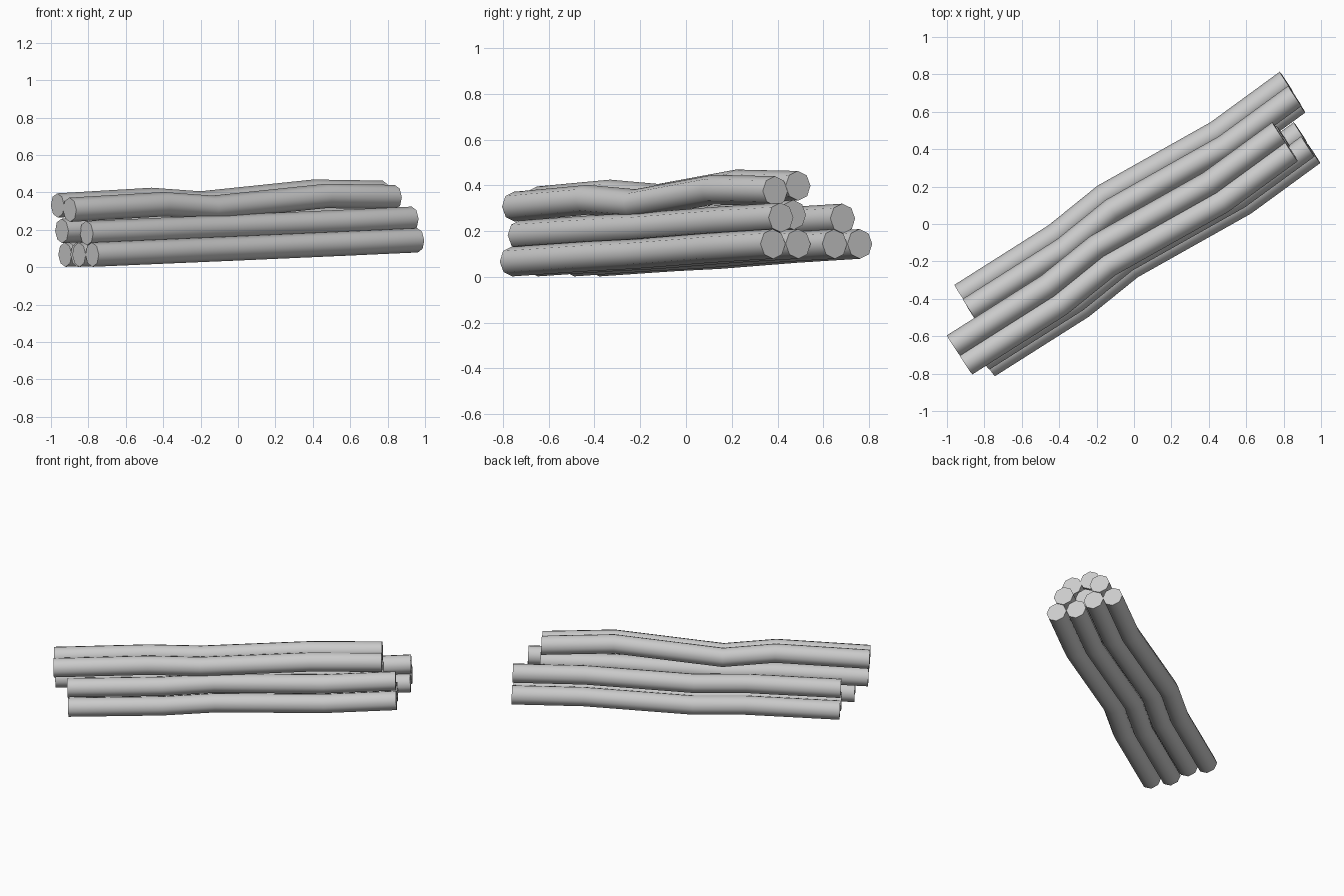
import bpy, bmesh, math
from mathutils import Vector

cube = bpy.data.objects.get("Cube")
if cube:
    bpy.data.objects.remove(cube, do_unlink=True)

# One plain grey for every log
grey = bpy.data.materials.new("plain_grey")
grey.use_nodes = True
colour = (0.6, 0.6, 0.6, 1)
grey.diffuse_color = colour
grey.node_tree.nodes["Principled BSDF"].inputs["Base Color"].default_value = colour

SIDES, RADIUS = 8, 0.065
AXIS = Vector((0.835, 0.55, 0.036)).normalized()
ACROSS = Vector((0, 0, 1)).cross(AXIS).normalized()
UP = AXIS.cross(ACROSS)

# Bends measured from the left end: x, y, rise of a low log, rise of a top log
BENDS = [(0, 0, 0, 0), (0.505, 0.32, 0.022, 0.03), (0.765, 0.53, 0.033, 0.011),
         (1.37, 0.87, 0.06, 0.074), (1.74, 1.14, 0.077, 0.068)]


def log(name, start, top=False):
    """Sweep an octagon along the shared bent path."""
    bm = bmesh.new()
    rings = []
    for x, y, low, high in BENDS:
        centre = Vector(start) + Vector((x, y, high if top else low))
        ring = []
        for i in range(SIDES):
            a = math.tau * i / SIDES
            ring.append(bm.verts.new(centre + RADIUS * (math.cos(a) * ACROSS + math.sin(a) * UP)))
        rings.append(ring)
    for a, b in zip(rings, rings[1:]):
        for i in range(SIDES):
            j = (i + 1) % SIDES
            bm.faces.new((a[i], a[j], b[j], b[i]))
    bm.faces.new(rings[0])
    bm.faces.new(rings[-1])
    bmesh.ops.recalc_face_normals(bm, faces=bm.faces)
    mesh = bpy.data.meshes.new(name)
    bm.to_mesh(mesh)
    bm.free()
    mesh.materials.append(grey)
    ob = bpy.data.objects.new(name, mesh)
    bpy.context.collection.objects.link(ob)
    bpy.ops.object.select_all(action='DESELECT')
    ob.select_set(True)
    bpy.context.view_layer.objects.active = ob
    bpy.ops.object.shade_smooth_by_angle(angle=math.radians(50))


# Bottom row of four, middle row of three, top row of two
for n, (x, y) in enumerate([(-0.78, -0.76), (-0.85, -0.65), (-0.86, -0.49), (-0.925, -0.38)], 1):
    log(f"bottom_log_{n}", (x, y, 0.067))
for n, (x, y, z) in enumerate([(-0.81, -0.725, 0.182), (-0.942, -0.67, 0.194), (-0.88, -0.455, 0.178)], 1):
    log(f"middle_log_{n}", (x, y, z))
for n, (x, y, z) in enumerate([(-0.9, -0.75, 0.307), (-0.965, -0.65, 0.33)], 1):
    log(f"top_log_{n}", (x, y, z), top=True)
